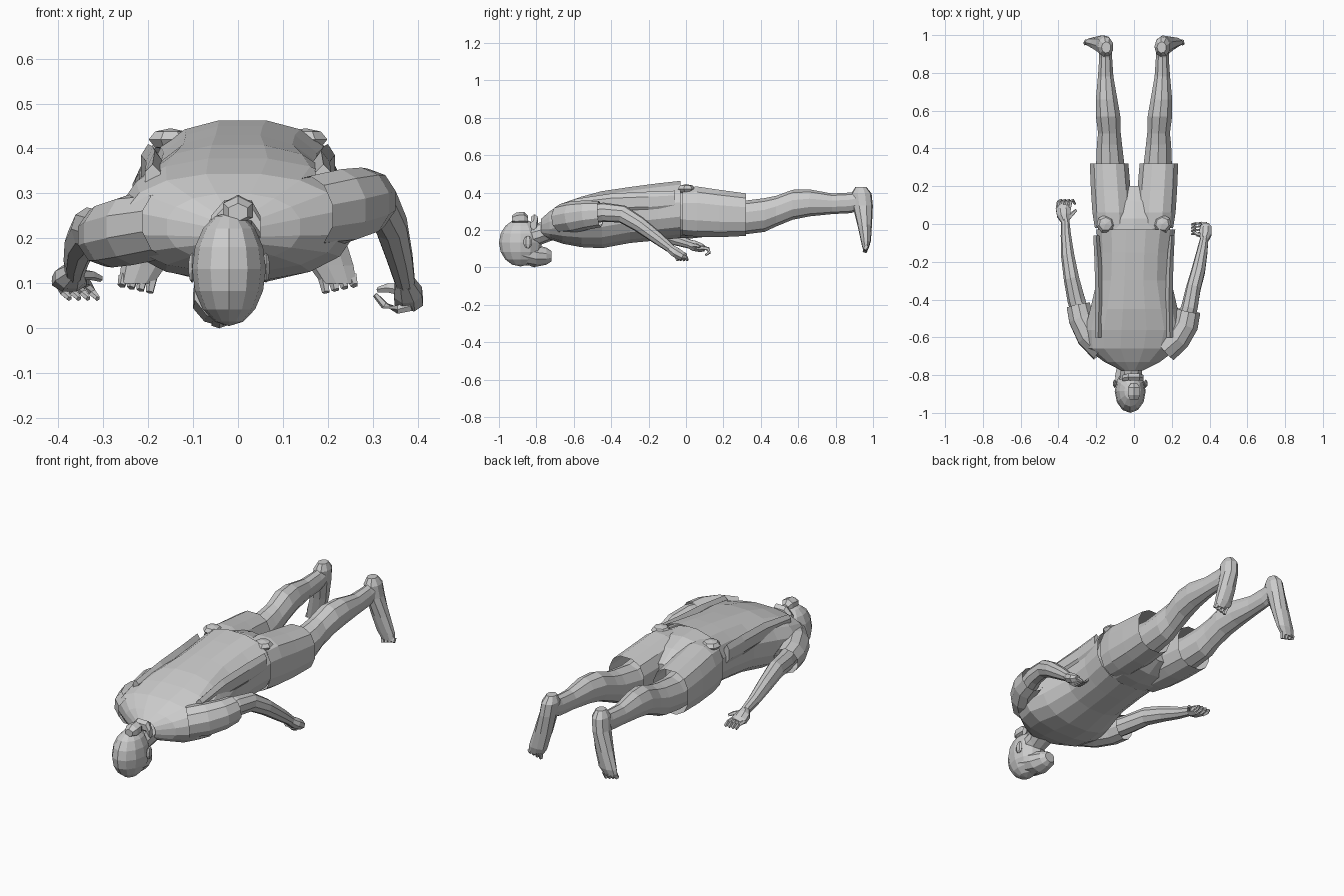
import bpy, bmesh, math
from mathutils import Vector


def add_mesh(name, bm):
    bmesh.ops.recalc_face_normals(bm, faces=bm.faces)
    me = bpy.data.meshes.new(name)
    bm.to_mesh(me)
    bm.free()
    ob = bpy.data.objects.new(name, me)
    bpy.context.collection.objects.link(ob)
    return ob


def tube(name, secs, n=9, power=2.0, side=1, axis=None, caps=True, roll=0.0):
    """Loft rings (x, y, z, half width, half depth) along a path."""
    bm = bmesh.new()
    pts = [Vector((s[0] * side, s[1], s[2])) for s in secs]
    rings = []
    for i, s in enumerate(secs):
        t = Vector(axis) if axis else pts[min(i + 1, len(pts) - 1)] - pts[max(i - 1, 0)]
        t.normalize()
        ref = Vector((1, 0, 0)) if abs(t.x) < 0.85 else Vector((0, 1, 0))
        u = (ref - t * ref.dot(t)).normalized()
        v = t.cross(u)
        ring = []
        for k in range(n):
            a = 2 * math.pi * (k + 0.5) / n
            c, d = math.cos(a), math.sin(a)
            c = math.copysign(abs(c) ** (2 / power), c) * s[3]
            d = math.copysign(abs(d) ** (2 / power), d) * s[4]
            c, d = c * math.cos(roll) - d * math.sin(roll), c * math.sin(roll) + d * math.cos(roll)
            ring.append(bm.verts.new(pts[i] + u * c + v * d))
        rings.append(ring)
    for r0, r1 in zip(rings, rings[1:]):
        for k in range(n):
            bm.faces.new((r0[k], r0[(k + 1) % n], r1[(k + 1) % n], r1[k]))
    if caps:
        bm.faces.new(rings[0])
        bm.faces.new(rings[-1])
    return add_mesh(name, bm)


def ball(name, loc, size, seg=12, rings=8):
    bm = bmesh.new()
    bmesh.ops.create_uvsphere(bm, u_segments=seg, v_segments=rings, radius=1)
    for v in bm.verts:
        v.co = Vector([v.co[i] * size[i] + loc[i] for i in range(3)])
    return add_mesh(name, bm)


Y = (0, 1, 0)

# shirt, lying face down, open at the hem
tube("shirt", [(-.01, -.775, .215, .06, .045), (-.01, -.73, .225, .15, .075),
               (-.01, -.66, .235, .245, .11), (0, -.56, .243, .265, .137),
               (0, -.45, .255, .235, .155), (0, -.3, .28, .2, .152),
               (.005, -.15, .297, .2, .155), (.01, -.03, .31, .212, .155)],
     n=16, power=2.35, axis=Y, caps=False)

# pelvis inside the shorts
tube("pelvis", [(0, -.08, .3, .19, .14), (0, .03, .295, .2, .14),
                (0, .12, .285, .17, .12), (0, .2, .28, .09, .07)],
     n=14, power=2.4, axis=Y)

# head, jaw and neck
ball("head", (-.02, -.885, .132), (.082, .115, .127))
tube("jaw", [(-.025, -.88, .085, .075, .07), (-.035, -.8, .062, .068, .058),
             (-.04, -.745, .06, .05, .045), (-.04, -.72, .06, .03, .028)], n=10, axis=Y)
tube("nose", [(-.04, -.85, .03, .016, .016), (-.042, -.81, .012, .02, .012),
              (-.042, -.79, .022, .012, .01)], n=6, axis=Y)
for s in (-1, 1):
    ball("ear", (-.02 + s * .082, -.845, .135), (.01, .024, .034), 6, 5)
tube("neck", [(-.02, -.85, .16, .062, .065), (-.015, -.78, .18, .06, .06),
              (-.01, -.7, .215, .075, .065)], n=10, axis=Y)

# tied knot and roll at the back of the head
tube("hair_knot", [(0, -.93, .258, .025, .02), (0, -.905, .262, .038, .032),
                   (0, -.865, .265, .035, .032), (0, -.845, .255, .02, .02)], n=6, axis=Y)
tube("neck_roll", [(-.06, -.815, .225, .018, .025), (-.03, -.81, .255, .022, .03),
                   (.03, -.81, .255, .022, .03), (.05, -.815, .225, .018, .025)],
     n=6, axis=(1, 0, 0))

# legs: shorts, bare leg and foot on each side
leg = [(.12, .18, .27, .085, .1), (.125, .3, .265, .08, .09), (.13, .42, .28, .07, .09),
       (.13, .48, .3, .063, .082), (.137, .57, .335, .068, .08), (.145, .66, .345, .06, .072),
       (.15, .78, .34, .043, .055), (.15, .88, .345, .036, .055), (.15, .94, .36, .036, .05)]
foot = [(.147, .935, .43, .025, .03), (.15, .938, .395, .042, .055), (.158, .945, .33, .043, .055),
        (.182, .955, .23, .05, .04), (.208, .962, .14, .052, .027), (.225, .96, .1, .04, .016)]
for s, label in ((-1, "left"), (1, "right")):
    tube(label + "_shorts", [(.11, -.02, .3, .1, .13), (.115, .06, .298, .108, .138),
                             (.123, .18, .288, .108, .13), (.132, .32, .282, .105, .117)],
         n=12, power=2.5, side=s, axis=Y, caps=False)
    tube(label + "_leg", leg, n=10, side=s, axis=Y)
    tube(label + "_foot", foot, n=9, side=s, axis=(0, 0, 1))
    for i in range(4):
        x = .19 + i * .021
        tube(label + "_toe", [(x, .965, .115, .013, .016), (x + .006, .955, .08 + i * .005, .009, .011)],
             n=5, side=s)
    # belt pouch on the hip
    ball(label + "_hip_fold", (s * .15, 0, .42), (.05, .05, .025), 7, 4)

# arms: right one raised at the elbow, left one lying lower
tube("right_sleeve", [(.16, -.66, .26, .08, .08), (.23, -.6, .27, .075, .085),
                      (.275, -.53, .28, .07, .078), (.29, -.46, .285, .065, .07)],
     n=10, caps=False)
tube("right_arm", [(.26, -.56, .28, .05, .055), (.295, -.44, .295, .045, .052),
                   (.315, -.34, .285, .04, .048), (.34, -.25, .23, .038, .042),
                   (.36, -.15, .155, .03, .034), (.372, -.08, .1, .023, .025)], n=9)
tube("left_sleeve", [(-.16, -.66, .23, .08, .075), (-.235, -.59, .22, .075, .08),
                     (-.28, -.5, .21, .07, .075), (-.295, -.43, .205, .065, .068)],
     n=10, caps=False)
tube("left_arm", [(-.26, -.55, .21, .05, .055), (-.305, -.4, .215, .048, .05),
                  (-.33, -.29, .22, .042, .05), (-.35, -.17, .19, .036, .042),
                  (-.36, -.06, .15, .028, .032), (-.363, .02, .125, .022, .025)], n=9)

# hands with curled fingers
tube("right_hand", [(.37, -.09, .105, .022, .024), (.378, -.055, .08, .034, .03),
                    (.38, -.02, .06, .034, .026), (.375, 0, .055, .022, .015)], n=8)
tube("left_hand", [(-.363, .01, .128, .022, .024), (-.372, .045, .115, .038, .03),
                   (-.375, .08, .105, .042, .026), (-.372, .1, .1, .028, .016)], n=8)
for i in range(4):
    y = -.05 + i * .017
    tube("right_finger", [(.385, y, .05, .01, .012), (.355, y + .004, .042, .009, .01),
                          (.325, y, .052, .009, .009), (.305, y - .004, .075, .006, .006)], n=5)
    x = -.405 + i * .021
    tube("left_finger", [(x, .08, .105, .01, .012), (x + .006, .118, .1, .01, .01),
                         (x + .018, .125, .08, .009, .009), (x + .03, .105, .066, .006, .006)], n=5)
tube("right_thumb", [(.365, -.06, .085, .013, .013), (.335, -.055, .09, .011, .011),
                     (.312, -.04, .085, .007, .007)], n=5)
tube("left_thumb", [(-.35, .03, .12, .013, .013), (-.325, .055, .118, .011, .011),
                    (-.305, .075, .11, .007, .007)], n=5)

# loose shirt folds running down the sides of the back
for s in (-1, 1):
    tube("side_fold", [(.19, -.6, .33, .02, .035), (.185, -.4, .345, .022, .05),
                       (.19, -.2, .35, .022, .055), (.2, -.06, .36, .018, .05)],
         n=6, side=s, axis=Y)
